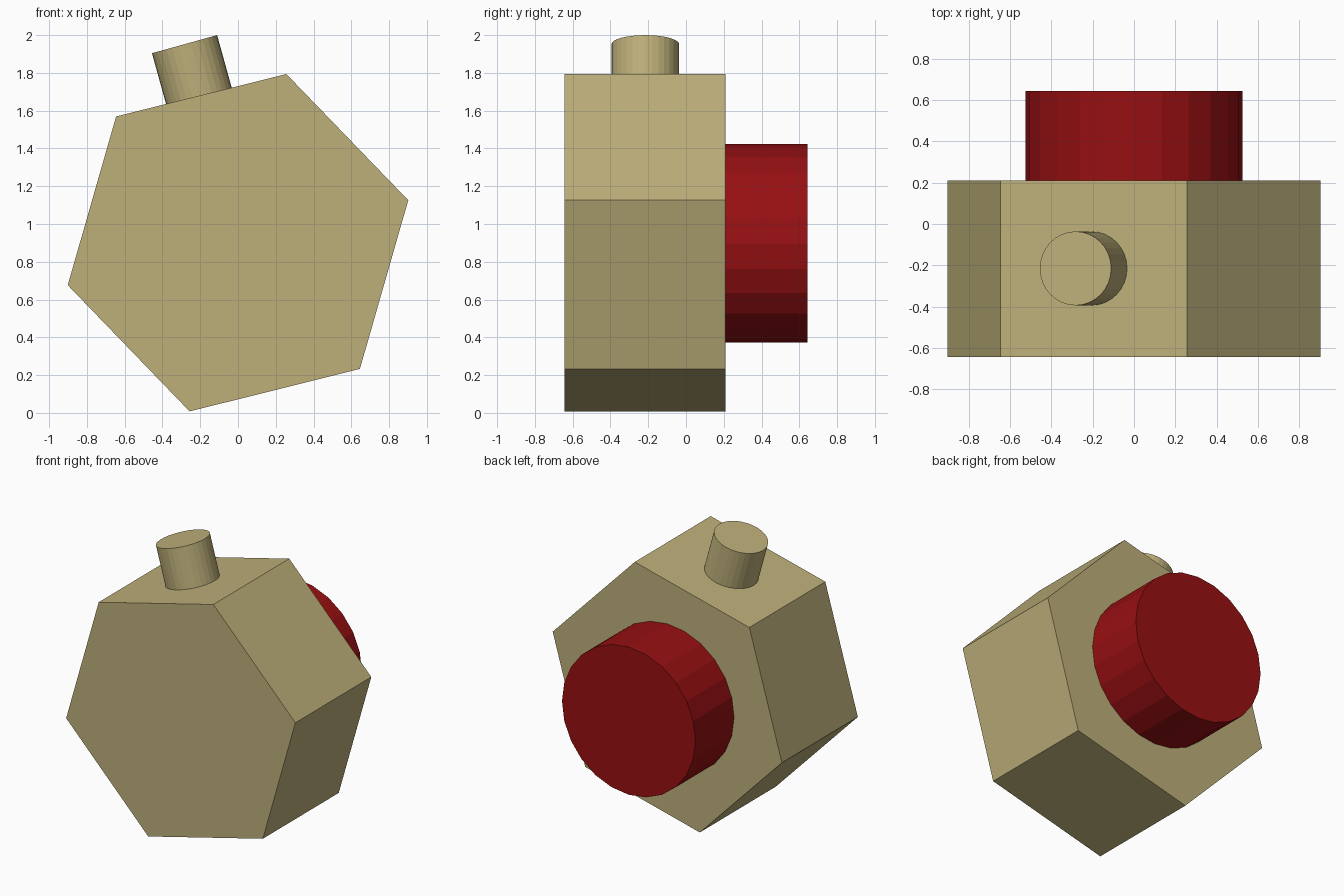
import bpy, math
from mathutils import Matrix, Vector

if "Cube" in bpy.data.objects:
    bpy.data.objects.remove(bpy.data.objects["Cube"])


def material(name, rgb):
    m = bpy.data.materials.new(name)
    m.diffuse_color = (*rgb, 1)
    m.use_nodes = True
    m.node_tree.nodes["Principled BSDF"].inputs["Base Color"].default_value = m.diffuse_color
    return m


TAN = material("tan", (0.51, 0.43, 0.195))
RED = material("dark red", (0.31, 0.005, 0.006))


def prism(name, sides, radius, start, end, spin, mat):
    """Flat-sided prism from start to end; spin turns it about its axis."""
    start, end = Vector(start), Vector(end)
    axis = end - start
    bpy.ops.mesh.primitive_cylinder_add(vertices=sides, radius=radius, depth=axis.length)
    ob = bpy.context.object
    ob.name = name
    turn = axis.to_track_quat('Z', 'Y').to_matrix().to_4x4()
    ob.data.transform(Matrix.Translation((start + end) / 2) @ turn
                      @ Matrix.Rotation(math.radians(spin), 4, 'Z'))
    ob.data.materials.append(mat)
    return ob


def lathe_y(name, sides, radius, y0, y1, z, angle, mat):
    """Prism along y with its first corner at the given angle in the front view."""
    bpy.ops.mesh.primitive_cylinder_add(vertices=sides, radius=radius, depth=y1 - y0)
    ob = bpy.context.object
    ob.name = name
    # the primitive's first corner is on +y, which this rotation takes to +z
    ob.data.transform(Matrix.Translation((0, (y0 + y1) / 2, z))
                      @ Matrix.Rotation(math.radians(90 - angle), 4, 'Y')
                      @ Matrix.Rotation(math.radians(90), 4, 'X'))
    ob.data.materials.append(mat)
    return ob


# Tilted hexagonal body
lathe_y("hex_body", 6, 0.929, -0.643, 0.21, 0.901, 14, TAN)

# Round red knob on the back
lathe_y("back_knob", 24, 0.525, 0.20, 0.643, 0.898, 0, RED)

# Small tilted peg on the upper face
tilt = math.radians(15.5)
top = Vector((-0.283, -0.215, 1.952))
along = Vector((-math.sin(tilt), 0, math.cos(tilt)))
prism("top_peg", 32, 0.179, top - along * 0.36, top, 0, TAN)
